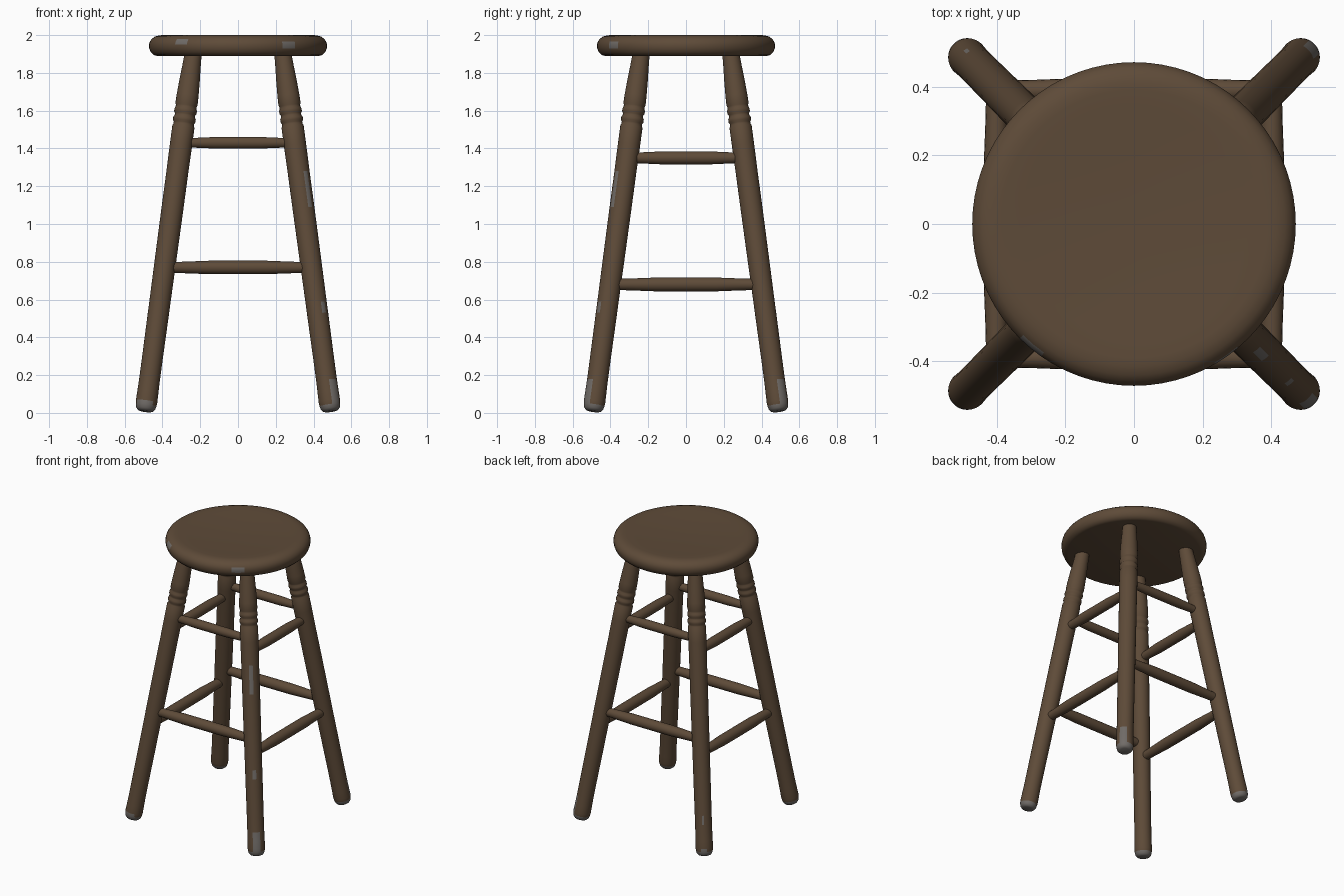
import bpy, bmesh, math
from mathutils import Vector

if "Cube" in bpy.data.objects:
    bpy.data.objects.remove(bpy.data.objects["Cube"])


def material(name, rgb):
    m = bpy.data.materials.new(name)
    m.diffuse_color = (*rgb, 1.0)
    m.use_nodes = True
    m.node_tree.nodes["Principled BSDF"].inputs["Base Color"].default_value = m.diffuse_color
    return m


BROWN = material("brown wood", (0.112, 0.070, 0.040))
GREY = material("worn grey", (0.165, 0.150, 0.138))


def lathe(name, p0, p1, profile, segs, worn=None):
    """Turn a (distance fraction, radius) profile around the line p0-p1.
    worn(angle in degrees, fraction) tells which faces are grey."""
    p0, p1 = Vector(p0), Vector(p1)
    axis = (p1 - p0).normalized()
    ref = Vector((0, 1, 0)) if abs(axis.x) > 0.9 else Vector((1, 0, 0))
    u = (ref - axis * ref.dot(axis)).normalized()
    v = axis.cross(u)
    bm = bmesh.new()
    rings = []
    for t, r in profile:
        c = p0.lerp(p1, t)
        ring = []
        for i in range(segs):
            a = 2 * math.pi * i / segs
            ring.append(bm.verts.new(c + u * (r * math.cos(a)) + v * (r * math.sin(a))))
        rings.append(ring)
    for k in range(len(rings) - 1):
        t = (profile[k][0] + profile[k + 1][0]) / 2
        for i in range(segs):
            j = (i + 1) % segs
            f = bm.faces.new((rings[k][i], rings[k][j], rings[k + 1][j], rings[k + 1][i]))
            if worn and worn(360 * (i + 0.5) / segs, t):
                f.material_index = 1
    bottom = bm.faces.new(list(reversed(rings[0])))
    if worn and worn(0, 0):
        bottom.material_index = 1
    bm.faces.new(rings[-1])
    me = bpy.data.meshes.new(name)
    bm.to_mesh(me)
    bm.free()
    me.materials.append(BROWN)
    me.materials.append(GREY)
    ob = bpy.data.objects.new(name, me)
    bpy.context.collection.objects.link(ob)
    bpy.context.view_layer.objects.active = ob
    ob.select_set(True)
    bpy.ops.object.shade_smooth_by_angle(angle=math.radians(50))
    ob.select_set(False)
    return ob


def near(a, target, width):
    return abs((a - target + 180) % 360 - 180) < width


# Seat: rounded rim, faintly dished top, two scuffs on the rim
def seat_worn(a, t):
    z = 1.89 + 0.11 * t
    return (near(a, 228, 5) and 1.955 < z < 1.985) or (near(a, 305, 6) and 1.925 < z < 1.965)


seat_z = [(1.89, 0.43), (1.895, 0.447), (1.91, 0.462), (1.93, 0.47), (1.95, 0.471),
          (1.965, 0.467), (1.98, 0.457), (1.992, 0.44), (1.999, 0.415), (2.0, 0.39),
          (1.997, 0.33), (1.992, 0.22), (1.989, 0.1), (1.988, 0.02)]
lathe("seat", (0, 0, 1.89), (0, 0, 2.0), [((z - 1.89) / 0.11, r) for z, r in seat_z], 72, seat_worn)

# Legs: splayed, turned with three grooves, rounded feet
LEG_H = 1.9


def spread(z):
    return 0.492 - 0.134 * z


leg_z = [(0.008, 0.030), (0.012, 0.041), (0.022, 0.050), (0.04, 0.055), (0.06, 0.057), (0.11, 0.056),
         (0.17, 0.055), (0.22, 0.055), (0.28, 0.055), (0.52, 0.056), (0.58, 0.056),
         (0.80, 0.057), (1.08, 0.058), (1.27, 0.058), (1.42, 0.059), (1.515, 0.059),
         (1.525, 0.054), (1.535, 0.054), (1.545, 0.060), (1.56, 0.060), (1.57, 0.054),
         (1.58, 0.054), (1.59, 0.060), (1.605, 0.060), (1.615, 0.055), (1.625, 0.055),
         (1.635, 0.059), (1.68, 0.058), (1.76, 0.054), (1.83, 0.049), (1.9, 0.045)]
# worn streaks per leg: (facing angle, half width, low z, high z)
streaks = {
    "front_right_leg": [(305, 26, 0.0, 0.17), (305, 11, 1.08, 1.27), (308, 10, 0.52, 0.58)],
    "back_right_leg": [(38, 22, 0.0, 0.17)],
    "back_left_leg": [(125, 10, 0.22, 0.28), (125, 20, 0.0, 0.06)],
    "front_left_leg": [(260, 50, 0.0, 0.06)],
}
for fb, sy in (("front", -1), ("back", 1)):
    for lr, sx in (("left", -1), ("right", 1)):
        name = f"{fb}_{lr}_leg"

        def leg_worn(a, t, marks=streaks[name]):
            z = t * LEG_H
            return z < 0.035 or any(near(a, c, w) and lo < z < hi for c, w, lo, hi in marks)

        lathe(name, (sx * spread(0), sy * spread(0), 0),
              (sx * spread(LEG_H), sy * spread(LEG_H), LEG_H),
              [(z / LEG_H, r) for z, r in leg_z], 28, leg_worn)


# Rungs: slightly fuller in the middle, side pairs set lower than front and back pairs
def rung(name, a, b, r):
    lathe(name, a, b, [(0, r * 0.8), (0.12, r * 0.85), (0.3, r), (0.7, r), (0.88, r * 0.85), (1, r * 0.8)], 18)


for level, z, r in (("upper", 1.43, 0.031), ("lower", 0.77, 0.036)):
    s = spread(z)
    for side, d in (("front", -1), ("back", 1)):
        rung(f"{level}_{side}_rung", (-s, d * s, z), (s, d * s, z), r)
for level, z, r in (("upper", 1.35, 0.035), ("lower", 0.68, 0.037)):
    s = spread(z)
    for side, d in (("left", -1), ("right", 1)):
        rung(f"{level}_{side}_rung", (d * s, -s, z), (d * s, s, z), r)
